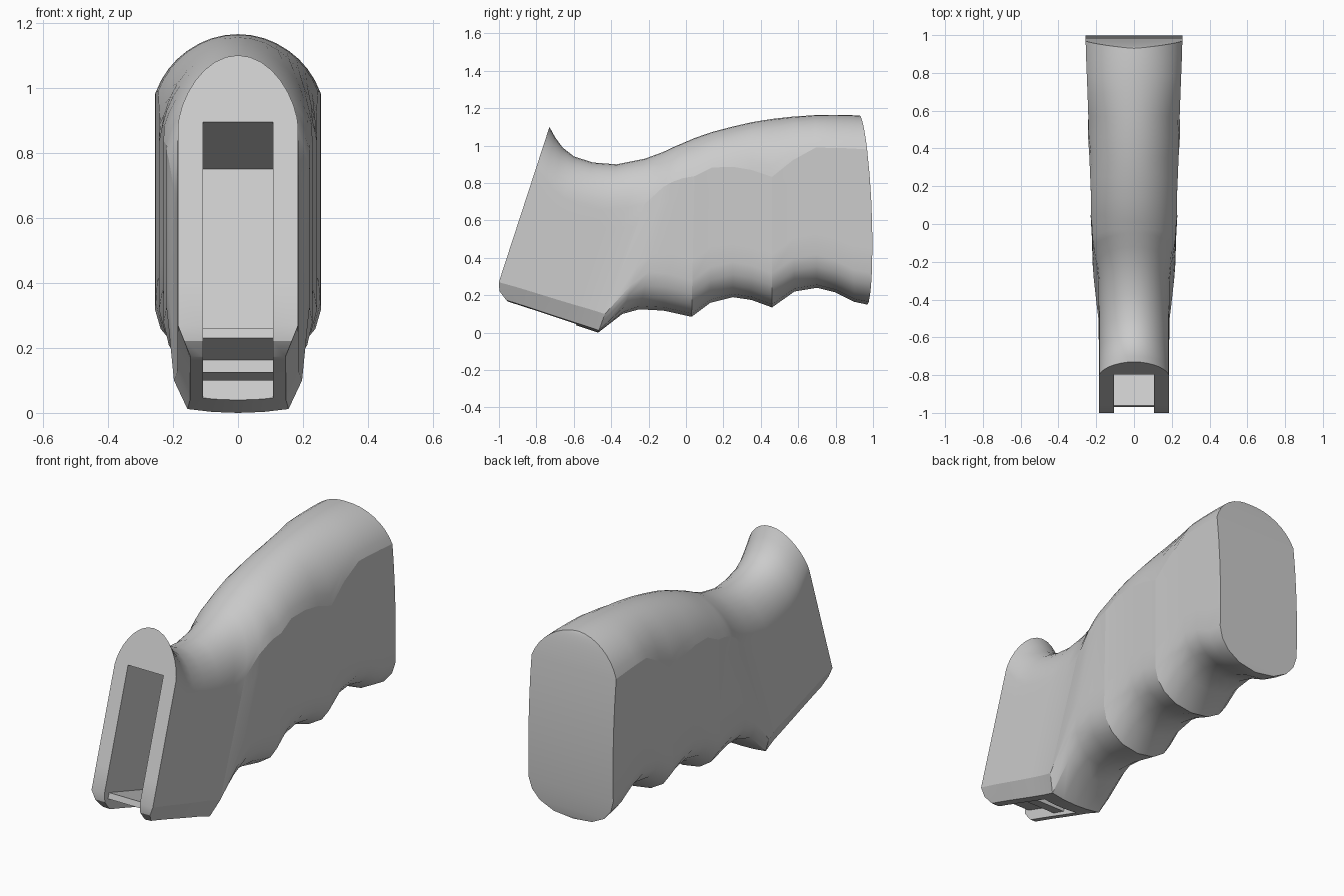
import bpy, bmesh, math

if "Cube" in bpy.data.objects:
    bpy.data.objects.remove(bpy.data.objects["Cube"])

# Stations along the grip: bottom (y, z) and top (y, z) of each slanted section
STATIONS = [
    (-1.03, .18, -.73, 1.10), (-.93, .152, -.70, 1.045), (-.87, .133, -.66, .99),
    (-.80, .11, -.60, .943), (-.72, .083, -.50, .91), (-.63, .053, -.37, .90),
    (-.55, .027, -.22, .93), (-.47, .0, -.12, .967),
    (-.34, .10, -.05, 1.0), (-.25, .125, -.02, 1.012), (-.12, .118, .01, 1.025),
    (.03, .085, .05, 1.042), (.13, .16, .14, 1.073), (.25, .19, .25, 1.102),
    (.35, .175, .35, 1.125), (.46, .135, .46, 1.143), (.58, .22, .57, 1.155),
    (.70, .24, .69, 1.163), (.80, .215, .78, 1.165), (.90, .165, .87, 1.164),
    (.97, .15, .93, 1.16)]
WIDTH = [(-1.03, .185), (-.55, .187), (-.47, .197), (-.34, .213), (-.25, .22), (-.12, .222),
         (.03, .229), (.13, .227), (.25, .232), (.35, .236), (.46, .243), (.58, .242),
         (.70, .246), (.97, .256)]
ARCH = [(-1.03, .22), (-.72, .22), (-.47, .28), (-.12, .29), (.13, .27), (.46, .31),
        (.7, .27), (.97, .27)]
# How far the flat scallops cut into the rounded back (1 = not at all)
CLIP = [(-.47, 1), (-.34, .975), (-.25, .96), (-.12, .95), (.03, .965), (.13, .955), (.25, .97),
        (.35, .99), (.46, 1), (.58, .98), (.7, .935), (.97, .943)]
BELLY = [(-1.03, .09), (-.47, .1), (-.25, .2), (.97, .17)]
BLOCK = [(0, 0), (.4, .03), (.79, .12), (.895, .56), (1, 1)]
FINGER = [(0, 0), (.45, .09), (.76, .33), (.93, .64), (1, 1)]


def curve(table, y):
    """Piecewise linear lookup."""
    if y <= table[0][0]:
        return table[0][1]
    for (a, u), (b, v) in zip(table, table[1:]):
        if y <= b:
            return u + (v - u) * (y - a) / (b - a)
    return table[-1][1]


def half_section(yb, zb, zt):
    w, ha, hb, clip = (curve(t, yb) for t in (WIDTH, ARCH, BELLY, CLIP))
    k = min(1, max(0, (yb + .47) / .2))
    p_arch = 1 + .25 * min(1, max(0, (-.7 - yb) / .25))   # more pointed at the front
    pts = [(w * (p[0] + (q[0] - p[0]) * k), zb + hb * (p[1] + (q[1] - p[1]) * k))
           for p, q in zip(BLOCK, FINGER)]
    a0 = math.acos(clip)
    lo, hi = zb + hb, zt - ha + ha * math.sin(a0)
    pts += [(w, lo + (hi - lo) * i / 5) for i in range(1, 5)]
    pts += [(w / clip * math.cos(a), zt - ha + ha * math.sin(a) ** p_arch)
            for a in (a0 + (math.pi / 2 - a0) * i / 8 for i in range(8))]
    return pts + [(0, zt)]


def make_object(name, bm):
    bmesh.ops.recalc_face_normals(bm, faces=bm.faces)
    mesh = bpy.data.meshes.new(name)
    bm.to_mesh(mesh)
    bm.free()
    ob = bpy.data.objects.new(name, mesh)
    bpy.context.collection.objects.link(ob)
    return ob


def extrude_profile(name, yz, half):
    """Side profile extruded across x."""
    bm = bmesh.new()
    a = [bm.verts.new((-half, y, z)) for y, z in yz]
    b = [bm.verts.new((half, y, z)) for y, z in yz]
    bm.faces.new(a)
    bm.faces.new(b)
    for i in range(len(yz)):
        j = (i + 1) % len(yz)
        bm.faces.new((a[i], a[j], b[j], b[i]))
    return make_object(name, bm)


# Grip body: lofted sections
bm = bmesh.new()
rings = []
last = len(STATIONS) - 1
for s, (yb, zb, yt, zt) in enumerate(STATIONS):
    half = half_section(yb, zb, zt)
    n = len(half)
    loop = half + [(-x, z) for x, z in half[-2:0:-1]]
    ring = []
    for x, z in loop:
        t = (z - zb) / (zt - zb)
        y = yb + (yt - yb) * t
        if s == 0 and z < .27:            # rounded lower front corner
            d = (.27 - z) / .09
            y, z = y + .085 * d * d, z - .02 * d
        if s == last:                     # bulged butt
            y += .043 * max(0, 4 * t * (1 - t)) ** .6
        ring.append(bm.verts.new((x, y, z)))
    rings.append(ring)
m = len(rings[0])
for r, q in zip(rings, rings[1:]):
    for i in range(m):
        j = (i + 1) % m
        bm.faces.new((r[i], r[j], q[j], q[i]))
# End caps as strips across the width
for ring in (rings[0], rings[-1]):
    for i in range(n - 1):
        vs = [ring[i], ring[i + 1], ring[-i - 1 if i < n - 2 else i + 1], ring[-i % m]]
        bm.faces.new(list(dict.fromkeys(vs)))


# Creases: finger ridges, block chamfers, and the upper outline of the finger scallops
def crease(a, b):
    bm.edges.get((a, b)).smooth = False


for side in (1, -1):
    for s in (7, 11, 15):
        for i in range(9):
            crease(rings[s][side * i], rings[s][side * (i + 1)])
    for i, first, end in ((2, 0, 7), (4, 0, 7), (9, 7, last)):
        for s in range(first, end):
            crease(rings[s][side * i], rings[s + 1][side * i])
grip = make_object("grip_body", bm)

# Mounting slot, open at the front and the bottom
cutter = extrude_profile("slot_cutter", [(-.95, .945), (-.357, .75), (-.64, -.12), (-1.3, -.1)], .107)
cutter.hide_render = True
mod = grip.modifiers.new("slot", 'BOOLEAN')
mod.operation, mod.solver, mod.object = 'DIFFERENCE', 'EXACT', cutter
bpy.context.view_layer.objects.active = grip
grip.select_set(True)
bpy.ops.object.modifier_apply(modifier="slot")
bpy.data.objects.remove(cutter)
bpy.ops.object.shade_smooth_by_angle(angle=math.radians(32))

# Slot floor plate and the small rib under it
extrude_profile("slot_floor", [(-.96, .26), (-.55, .127), (-.56, .097), (-.97, .23)], .107)
extrude_profile("floor_rib", [(-.76, .165), (-.68, .138), (-.69, .10), (-.77, .125)], .107)
